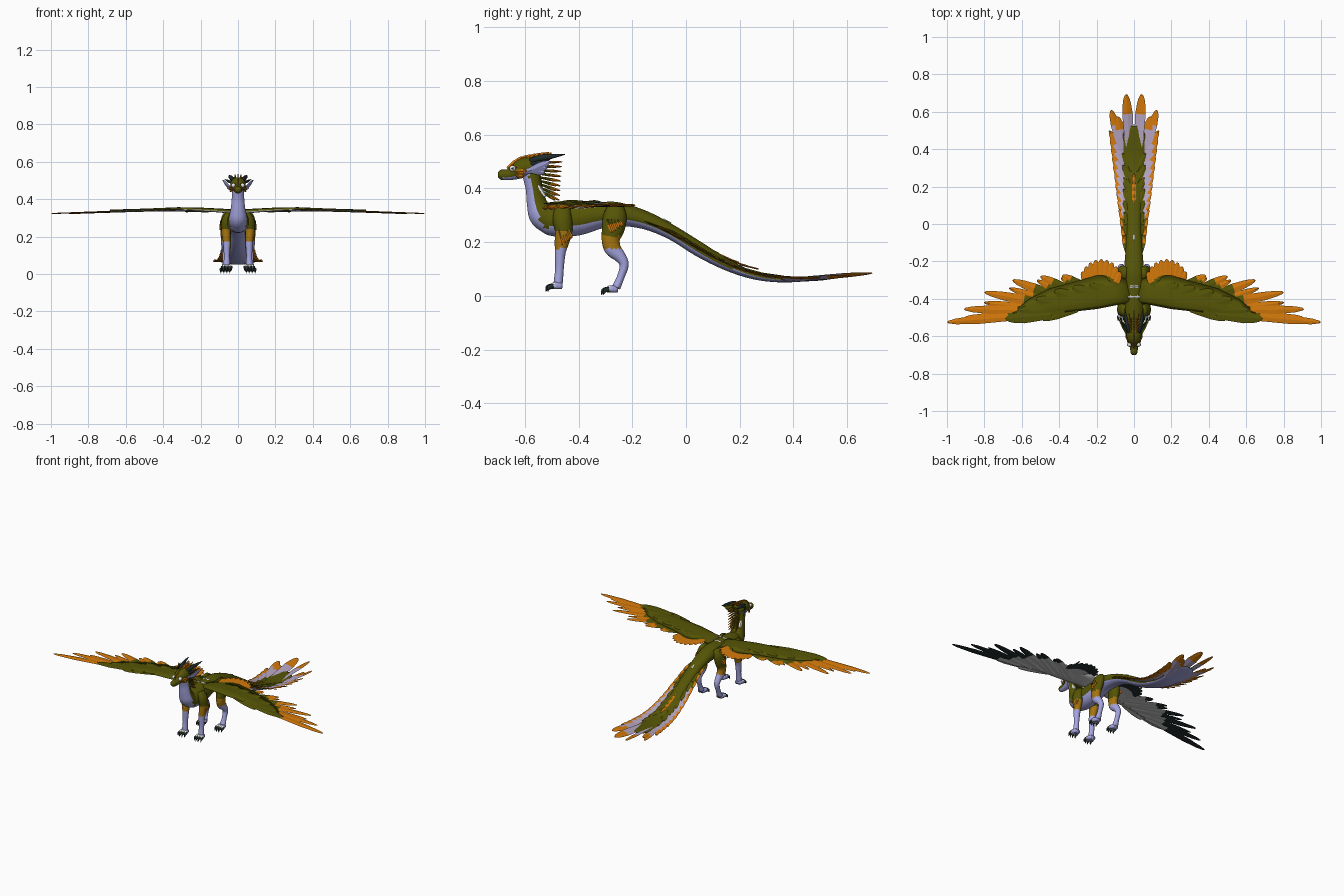
import bpy, bmesh, math
from mathutils import Vector

if "Cube" in bpy.data.objects:
    bpy.data.objects.remove(bpy.data.objects["Cube"])

PALETTE = {
    "olive": (.092, .09, .002), "orange": (.66, .19, .003), "ochre": (.38, .18, .005),
    "lavender": (.38, .38, .75), "pale_mauve": (.47, .38, .54), "charcoal": (.016, .026, .026),
    "grey": (.55, .55, .55), "white": (.85, .85, .85)}
NAMES = list(PALETTE)
MATS = []
for label, rgb in PALETTE.items():
    m = bpy.data.materials.new(label)
    m.use_nodes = True
    m.diffuse_color = (*rgb, 1)
    m.node_tree.nodes["Principled BSDF"].inputs["Base Color"].default_value = (*rgb, 1)
    m.node_tree.nodes["Principled BSDF"].inputs["Roughness"].default_value = .8
    MATS.append(m)


def finish(name, bm, rule=None, mirror=False, smooth=True):
    """Turn a bmesh into an object, painting faces with a rule(centre, normal)."""
    bmesh.ops.recalc_face_normals(bm, faces=bm.faces[:])
    bm.normal_update()
    for f in bm.faces:
        f.smooth = smooth
        if rule:
            f.material_index = NAMES.index(rule(f.calc_center_median(), f.normal))
    used = sorted({f.material_index for f in bm.faces})
    for f in bm.faces:
        f.material_index = used.index(f.material_index)
    me = bpy.data.meshes.new(name)
    bm.to_mesh(me)
    bm.free()
    for i in used:
        me.materials.append(MATS[i])
    ob = bpy.data.objects.new(name, me)
    bpy.context.collection.objects.link(ob)
    if mirror:
        ob.modifiers.new("Mirror", "MIRROR").use_mirror_merge = False


def spline(pts, steps):
    """Catmull-Rom resampling of equal-length tuples."""
    p = [Vector(q) for q in pts]
    p = [p[0] * 2 - p[1]] + p + [p[-1] * 2 - p[-2]]
    out = []
    for a, b, c, d in zip(p, p[1:], p[2:], p[3:]):
        for k in range(steps):
            t = k / steps
            out.append((b * 2 + (c - a) * t + (a * 2 - b * 5 + c * 4 - d) * t * t
                        + (b * 3 - a - c * 3 + d) * t ** 3) / 2)
    return out + [p[-2]]


def sweep(bm, pts, sides=16, steps=4):
    """Elliptical tube through points (x, y, z, half width, half height)."""
    pts = spline(pts, steps)
    rings = []
    for i, p in enumerate(pts):
        t = (pts[min(i + 1, len(pts) - 1)].xyz - pts[max(i - 1, 0)].xyz).normalized()
        side = (Vector((1, 0, 0)) - t * t.x).normalized()
        up = side.cross(t)
        angles = [math.tau * (k + .5) / sides for k in range(sides)]
        rw, rh = max(p[3], .001), max(p[4], .001)
        rings.append([bm.verts.new(p.xyz + side * rw * math.cos(a) + up * rh * math.sin(a))
                      for a in angles])
    for a, b in zip(rings, rings[1:]):
        for k in range(sides):
            n = (k + 1) % sides
            bm.faces.new((a[k], a[n], b[n], b[k]))
    bm.faces.new(rings[0])
    bm.faces.new(rings[-1][::-1])


def feather(bm, base, tip, width, up, top, under=None, split=.6, thick=.003):
    """Thin leaf blade; top and under are (root colour, tip colour)."""
    base, tip = Vector(base), Vector(tip)
    d = tip - base
    side = d.cross(Vector(up)).normalized()
    nrm = side.cross(d).normalized()
    under = under or top
    ts = (0, split * .45, split, (1 + split) / 2, .88 + split * .06, .98)
    rings = []
    for t in ts:
        c = base + d * t
        w = width / 2 * min(1, .5 + t) * math.sqrt(1 - t ** 4)
        rings.append([bm.verts.new(c + o) for o in
                      (side * -w, nrm * thick, side * w, nrm * -thick)])
    end = bm.verts.new(tip)
    for i, a in enumerate(rings):
        for k in range(4):
            n = (k + 1) % 4
            loop = (a[k], a[n], end) if a is rings[-1] else (a[k], a[n], rings[i + 1][n], rings[i + 1][k])
            pair = top if k < 2 else under
            bm.faces.new(loop).material_index = NAMES.index(pair[ts[i] >= split])
    bm.faces.new(rings[0]).material_index = NAMES.index(top[0])


def lerp(a, b, t):
    return a + (b - a) * t


UP = (0, 0, 1)
SIDEWAYS = (1, 0, 0)

# Trunk and tail in one tapering loft: y, top, bottom, half width
trunk = [(-.565, .30, .27, .015), (-.53, .335, .235, .046), (-.48, .345, .22, .06),
         (-.40, .35, .225, .06), (-.32, .35, .25, .056), (-.25, .348, .26, .054),
         (-.15, .315, .247, .046), (-.05, .262, .207, .04), (.05, .20, .145, .04),
         (.15, .138, .095, .045), (.25, .092, .062, .052), (.35, .073, .05, .059),
         (.45, .071, .054, .062), (.50, .071, .057, .05), (.525, .069, .06, .018)]
bm = bmesh.new()
sweep(bm, [(0, y, (a + b) / 2, w, (a - b) / 2) for y, a, b, w in trunk], 24)
finish("body_and_tail", bm, lambda c, n: "lavender" if n.z < -.45 or n.y < -.75 else "olive")


def tail_z(y):
    for a, b in zip(trunk, trunk[1:]):
        if a[0] <= y <= b[0]:
            return lerp(a[1] + a[2], b[1] + b[2], (y - a[0]) / (b[0] - a[0])) / 2
    return .064 + max(0, y - .52) * .12


# Neck, pale on the throat side
bm = bmesh.new()
sweep(bm, [(0, -.49, .27, .05, .05), (0, -.535, .30, .05, .05), (0, -.555, .345, .04, .038),
           (0, -.565, .40, .034, .032), (0, -.575, .45, .033, .034), (0, -.585, .48, .03, .03)], 20)
finish("neck", bm, lambda c, n: "lavender" if n.y < -.3 else "olive")

# Head with pale jaw
bm = bmesh.new()
head = [(-.70, .46, .442, .01), (-.688, .47, .432, .018), (-.66, .472, .43, .022),
        (-.635, .488, .432, .029), (-.605, .513, .437, .039), (-.57, .517, .443, .041),
        (-.54, .505, .455, .032), (-.52, .485, .465, .012)]
sweep(bm, [(0, y, (a + b) / 2, w, (a - b) / 2) for y, a, b, w in head], 20)
finish("head", bm, lambda c, n: "lavender" if n.z < -.5 and c.y > -.685 else "olive")

# Horns, two per side
bm = bmesh.new()
sweep(bm, [(.026, -.58, .502, .008, .009), (.035, -.54, .513, .01, .013),
           (.045, -.49, .521, .007, .008), (.05, -.45, .526, .001, .001)], 10)
sweep(bm, [(.034, -.575, .49, .006, .008), (.054, -.545, .497, .005, .007),
           (.072, -.505, .507, .001, .001)], 8)
finish("horns", bm, lambda c, n: "charcoal", True)

# Ears, pale outside and olive inside
bm = bmesh.new()
for k in range(3):
    feather(bm, (.036, -.60 + k * .008, .458 + k * .004), (.082 - k * .012, -.505 - k * .01, .50 - k * .02),
            .03, (.8, -.4, -.35), ("lavender",) * 2, ("olive",) * 2)
finish("ears", bm, mirror=True, smooth=False)

# Eyes and pupils
for name, colour, r, x in (("eyes", "white", .012, .024), ("pupils", "charcoal", .004, .034)):
    bm = bmesh.new()
    bmesh.ops.create_uvsphere(bm, u_segments=12, v_segments=8, radius=r)
    bmesh.ops.translate(bm, verts=bm.verts[:], vec=(x, -.645, .474))
    finish(name, bm, lambda c, n: colour, True)

# Cheek feathers, short and overlapping
bm = bmesh.new()
for k in range(3):
    feather(bm, (.03, -.64 + k * .004, .464 - k * .009), (.044, -.592 - k * .006, .466 - k * .011),
            .014, (1, -.3, 0), ("ochre", "orange"), split=.35)
finish("cheek_feathers", bm, mirror=True, smooth=False)

# Head crest and nape mane, fans of upright blades
bm = bmesh.new()
for k in range(8):
    t = k / 7
    y, z = lerp(-.665, -.55, t), lerp(.474, .51, t ** .6)
    feather(bm, (0, y, z), (0, y + .04, z + lerp(.034, .024, t)), .018, SIDEWAYS, ("orange",) * 2)
    for x in (-.013, .013):
        feather(bm, (x, y + .012, z), (x * 1.2, y + .05, z + .022), .014, SIDEWAYS, ("olive", "orange"), split=.45)
        feather(bm, (x, y + .012, z + .004), (x * 2.3, y + .04, z + .006), .014, UP, ("olive", "orange"), split=.7)
for k in range(9):
    t = k / 8
    y, z = lerp(-.56, -.54, t), lerp(.495, .39, t)
    for x in (-.016, 0, .016):
        reach = lerp(.10, .07, t) - abs(x)
        feather(bm, (x, y, z), (x * 1.6, y + reach, z + lerp(.004, -.035, t)), .011, SIDEWAYS,
                ("olive", "orange"), split=.66)
finish("crest_and_mane", bm, smooth=False)

# Pale markings on the nape and across the back
bm = bmesh.new()
for x in (-1, 1):
    feather(bm, (x * .025, -.549, .412), (x * .03, -.523, .368), .02, (x, .9, .3), ("white",) * 2)
    for y, reach in ((-.39, .036), (-.335, .026)):
        feather(bm, (0, y, .353), (x * reach, y, .348), .015, UP, ("white",) * 2)
feather(bm, (0, -.085, .286), (0, -.055, .27), .014, UP, ("white",) * 2)
finish("pale_markings", bm, smooth=False)


# Legs with coloured cuffs
def leg(name, pts, cuff_top, cuff_low):
    bm = bmesh.new()
    sweep(bm, pts, 14)
    finish(name, bm, lambda c, n: "olive" if c.z > cuff_top else
           "ochre" if c.z > cuff_low else "lavender", True)


leg("front_legs", [(.045, -.46, .325, .02, .03), (.058, -.46, .285, .03, .036),
                   (.064, -.455, .24, .027, .032), (.062, -.462, .20, .022, .027),
                   (.06, -.468, .16, .02, .02), (.06, -.471, .10, .016, .016),
                   (.06, -.475, .055, .018, .017), (.06, -.478, .028, .02, .015)], .243, .176)
leg("hind_legs", [(.042, -.262, .335, .02, .03), (.058, -.264, .30, .03, .043),
                  (.066, -.27, .255, .028, .043), (.068, -.28, .21, .025, .034),
                  (.068, -.272, .175, .024, .031), (.068, -.245, .145, .02, .022),
                  (.068, -.23, .115, .017, .017), (.068, -.243, .07, .015, .014),
                  (.068, -.26, .03, .02, .016)], .222, .175)

# Feet: toes with pale knuckles and hooked claws
for name, x, y, z in (("front", .06, -.475, .02), ("hind", .068, -.268, .008)):
    toes, claws = bmesh.new(), bmesh.new()
    for k in (-1.5, -.5, .5, 1.5):
        tx, ty = x + k * .016, y - .032 + abs(k) * .007
        sweep(toes, [(x + k * .007, y + .014, z + .016, .009, .012), (lerp(x, tx, .7), y - .015, z + .018, .011, .014),
                     (tx, ty - .001, z + .011, .006, .008)], 8, 3)
        sweep(claws, [(tx, ty + .004, z + .017, .007, .009), (tx, ty - .012, z + .012, .006, .008),
                      (tx, ty - .018, z - .004, .001, .001)], 6, 2)
    finish(name + "_toes", toes, lambda c, n: "white" if c.y < y - .014 else "lavender", True)
    finish(name + "_claws", claws, lambda c, n: "charcoal", True)

# Leg feathers trailing from elbows and thighs
bm = bmesh.new()
for k in range(4):
    feather(bm, (.086, -.475 + k * .012, .245), (.086, -.46 + k * .012, .19 + k * .008), .016, SIDEWAYS, ("ochre", "orange"))
    feather(bm, (.092, -.292 + k * .013, .285), (.096, -.275 + k * .013, .235 + k * .008), .016, SIDEWAYS, ("olive", "orange"), split=.4)
finish("leg_feathers", bm, mirror=True, smooth=False)


# Wing arm: thin aerofoil sections, x, leading y, trailing y
def wing_z(x):
    return .33 + .018 * math.sin(min(x / .35, 1) * math.pi / 2) - .038 * max(0, x - .35)


bm = bmesh.new()
rings = []
for x, lead, trail in ((.02, -.42, -.30), (.1, -.435, -.28), (.2, -.455, -.275), (.32, -.468, -.31),
                       (.45, -.483, -.345), (.56, -.497, -.40), (.65, -.508, -.475)):
    z, h = wing_z(x), lerp(.014, .004, x / .7)
    rings.append([bm.verts.new((x, lerp(lead, trail, u), z + v * h)) for u, v in
                  ((0, 0), (.1, .8), (.3, 1), (.65, .5), (1, 0), (.65, -.3), (.3, -.7), (.1, -.6))])
for a, b in zip(rings, rings[1:]):
    for k in range(8):
        n = (k + 1) % 8
        bm.faces.new((a[k], a[n], b[n], b[k]))
bm.faces.new(rings[0])
bm.faces.new(rings[-1])
finish("wing_arms", bm, lambda c, n: "olive" if n.z > -.2 else "grey", True)

# Flight feathers: tip x, tip y, start of the bright end
bm = bmesh.new()
TOP, UNDER = ("olive", "orange"), ("grey", "charcoal")
flight = [(1, -.525, .32), (.91, -.455, .38), (.80, -.365, .5), (.65, -.30, .66), (.50, -.28, .76), (.385, -.275, .8)]
for i, (x, y, split) in enumerate(flight):
    bx, by = lerp(.52, .16, i / 5), lerp(-.485, -.39, i / 5)
    z = wing_z(bx) - .002 * i
    feather(bm, (bx, by, z), (x, y, wing_z(x) - .001 * i), lerp(.052, .06, i / 5), UP, TOP, UNDER, split)
    # Filler feather between neighbours, then the olive covert above
    if i < 5:
        nx, ny, _ = flight[i + 1]
        fx, fy = lerp(x, nx, .6) - .04, lerp(y, ny, .5) - .01
        feather(bm, (bx - .03, by, z - .003), (fx, fy, wing_z(fx) - .004), .045, UP, TOP, UNDER, split + .1)
    cx, cy = lerp(bx, x, .35), lerp(by, y, .55)
    feather(bm, (bx - .08, by, z + .007), (cx, cy, wing_z(cx) + .006), .07, UP, ("olive",) * 2, ("grey",) * 2)
feather(bm, (.3, -.462, wing_z(.3)), (.49, -.515, wing_z(.49)), .035, UP, ("olive",) * 2, ("grey",) * 2)
# Rounded fan beside the body
for i in range(9):
    a = lerp(-1, 1, i / 8)
    tip = (.175 + .122 * math.sin(a), -.335 + .148 * math.cos(a))
    feather(bm, (.175 + .05 * math.sin(a), -.38, .343 - i * .001), (*tip, .341 - i * .001), .05, UP, TOP, UNDER, .56)
finish("wing_feathers", bm, mirror=True, smooth=False)

# Tail side plumes: an evenly spaced row growing toward the end fan
bm = bmesh.new()
INWARD_TILT = (-.3, 0, 1)
for i in range(13):
    t = i / 12
    y, x = lerp(-.06, .50, t), lerp(.06, .132, t)
    by = y - lerp(.12, .20, t)
    feather(bm, (.03, by, tail_z(by) - .003), (x, y, tail_z(y) + .004), lerp(.028, .044, t), INWARD_TILT,
            ("olive" if t < .3 else "pale_mauve", "orange"), split=.64)
for x, y, w in ((.122, .61, .056), (.042, .695, .066), (.088, .575, .06)):
    feather(bm, (x * .45, .36, .058), (x, y, tail_z(y)), w, INWARD_TILT, ("pale_mauve", "orange"), split=.68)
# Olive scale-like cover plumes over the roots
for i in range(7):
    y = lerp(.0, .38, i / 6)
    feather(bm, (.02, y - .1, tail_z(y - .1) + .012), (lerp(.05, .06, i / 6), y, tail_z(y) + .008), .03, UP, ("olive",) * 2)
finish("tail_plumes", bm, mirror=True, smooth=False)

# Bright ridge along the tail
bm = bmesh.new()
for i in range(7):
    y = lerp(-.02, .2, i / 6)
    feather(bm, (0, y, tail_z(y) + .02), (0, y + .07, tail_z(y + .07) + .026), .022, UP, ("ochre", "orange"), split=.4)
finish("tail_ridge", bm, smooth=False)
